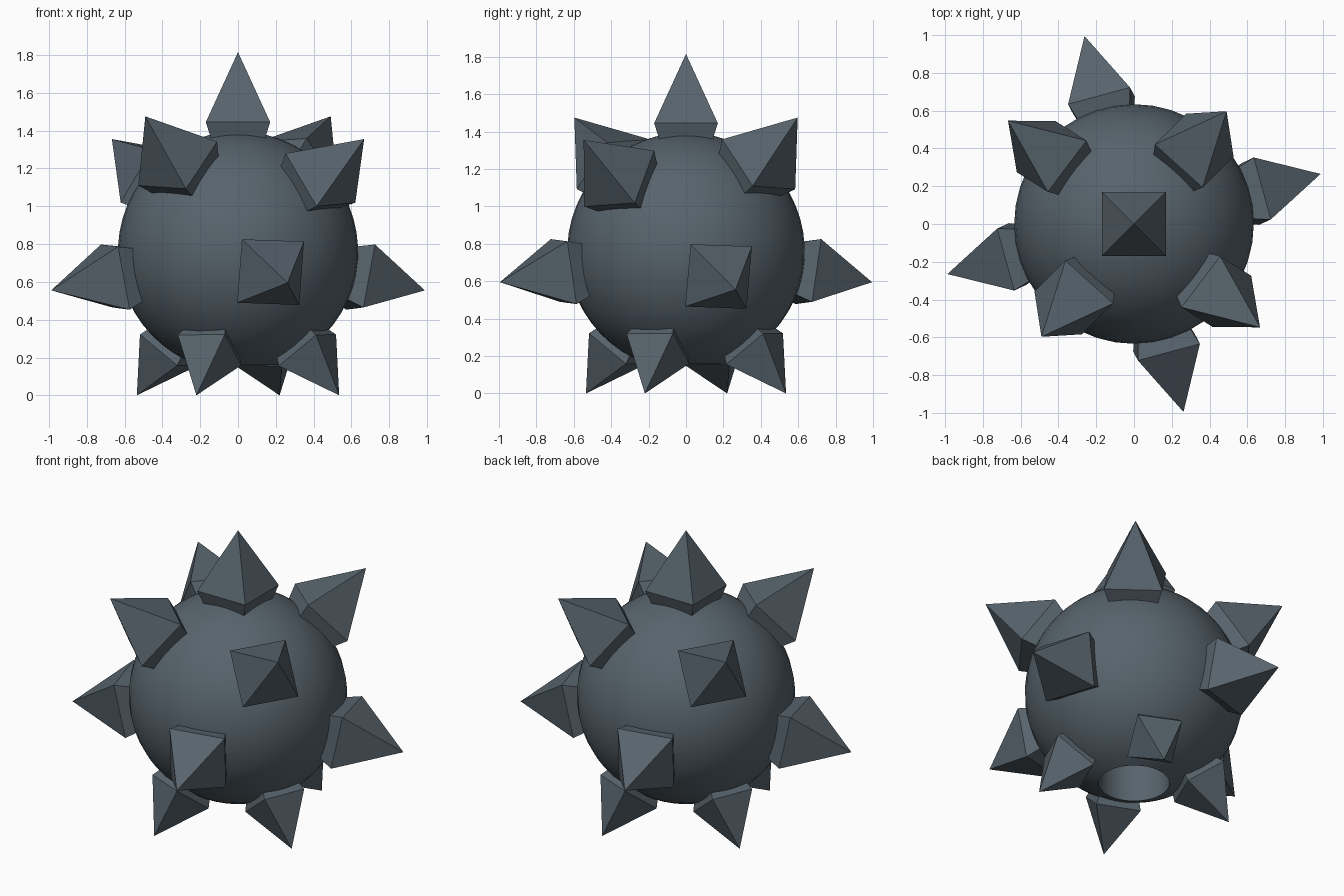
import bpy, bmesh
from math import sin, cos, pi, radians
from mathutils import Vector, Matrix

cube = bpy.data.objects.get("Cube")
if cube:
    bpy.data.objects.remove(cube, do_unlink=True)

COLOUR = (0.095, 0.125, 0.15, 1.0)
iron = bpy.data.materials.new("dark slate iron")
iron.use_nodes = True
iron.diffuse_color = COLOUR
bsdf = next(n for n in iron.node_tree.nodes if n.type == 'BSDF_PRINCIPLED')
bsdf.inputs["Base Color"].default_value = COLOUR

CENTRE = Vector((0, 0, 0.76))
RADIUS = 0.635


def add_object(name, bm):
    bmesh.ops.recalc_face_normals(bm, faces=bm.faces[:])
    mesh = bpy.data.meshes.new(name)
    bm.to_mesh(mesh)
    bm.free()
    mesh.materials.append(iron)
    obj = bpy.data.objects.new(name, mesh)
    bpy.context.scene.collection.objects.link(obj)
    return obj


# Ball: lathed arc, open at the bottom into a round socket
def build_ball(segments=40, steps=24):
    end = pi - radians(19)
    profile = [(RADIUS * sin(end * i / steps), RADIUS * cos(end * i / steps))
               for i in range(steps + 1)]
    rim = profile[-1][0]
    profile += [(rim, 0.15), (0, 0.15)]
    bm = bmesh.new()
    verts = [bm.verts.new((r, 0, z)) for r, z in profile]
    edges = [bm.edges.new(pair) for pair in zip(verts, verts[1:])]
    bmesh.ops.spin(bm, geom=verts + edges, axis=(0, 0, 1), cent=(0, 0, 0),
                   angle=2 * pi, steps=segments, use_duplicate=False)
    bmesh.ops.remove_doubles(bm, verts=bm.verts[:], dist=0.0005)
    bmesh.ops.translate(bm, verts=bm.verts[:], vec=CENTRE)
    ball = add_object("ball", bm)
    bpy.ops.object.select_all(action='DESELECT')
    ball.select_set(True)
    bpy.context.view_layer.objects.active = ball
    bpy.ops.object.shade_smooth_by_angle(angle=radians(35))


# Spike: square pyramid on a collar that tapers into the ball
def build_spike(name, tip, half, base, roll=0.0):
    axis = Vector(tip) - CENTRE
    length = axis.length
    n = axis.normalized()
    side = Vector((0, 0, 1)).cross(n)
    side = side.normalized() if side.length > 0.01 else Vector((1, 0, 0))
    frame = Matrix((side, n.cross(side), n)).transposed()
    frame = frame @ Matrix.Rotation(radians(roll), 3, 'Z')
    bm = bmesh.new()

    def square(h, z):
        return [bm.verts.new((x * h, y * h, z))
                for x, y in ((-1, -1), (1, -1), (1, 1), (-1, 1))]

    foot = square(half * 0.82, base - half * 0.58)
    brim = square(half, base)
    apex = bm.verts.new((0, 0, length))
    bm.faces.new(foot)
    for i in range(4):
        j = (i + 1) % 4
        bm.faces.new((foot[i], foot[j], brim[j], brim[i]))
        bm.faces.new((brim[i], brim[j], apex))
    bmesh.ops.transform(bm, matrix=Matrix.Translation(CENTRE) @ frame.to_4x4(),
                        verts=bm.verts[:])
    add_object(name, bm)


build_ball()
build_spike("top_spike", (0, 0, 1.815), 0.17, 0.685)

# Each entry gives one spike; its twin is turned half way round the ball
BIG, SMALL = (0.17, 0.685), (0.135, 0.655)
spikes = [
    ("upper_front_right_spike", (-0.49, -0.597, 1.475), BIG, -4),
    ("upper_front_left_spike", (0.667, -0.547, 1.355), BIG, 4),
    ("middle_front_spike", (0.262, -0.995, 0.595), BIG, -2),
    ("middle_left_spike", (0.988, 0.265, 0.555), BIG, -2),
    ("lower_front_spike", (-0.22, -0.535, 0), SMALL, 1),
    ("lower_left_spike", (0.535, -0.22, 0), SMALL, 1),
]
for name, (x, y, z), (half, base), roll in spikes:
    build_spike(name, (x, y, z), half, base, roll)
    build_spike(name + "_opposite", (-x, -y, z), half, base, roll)
